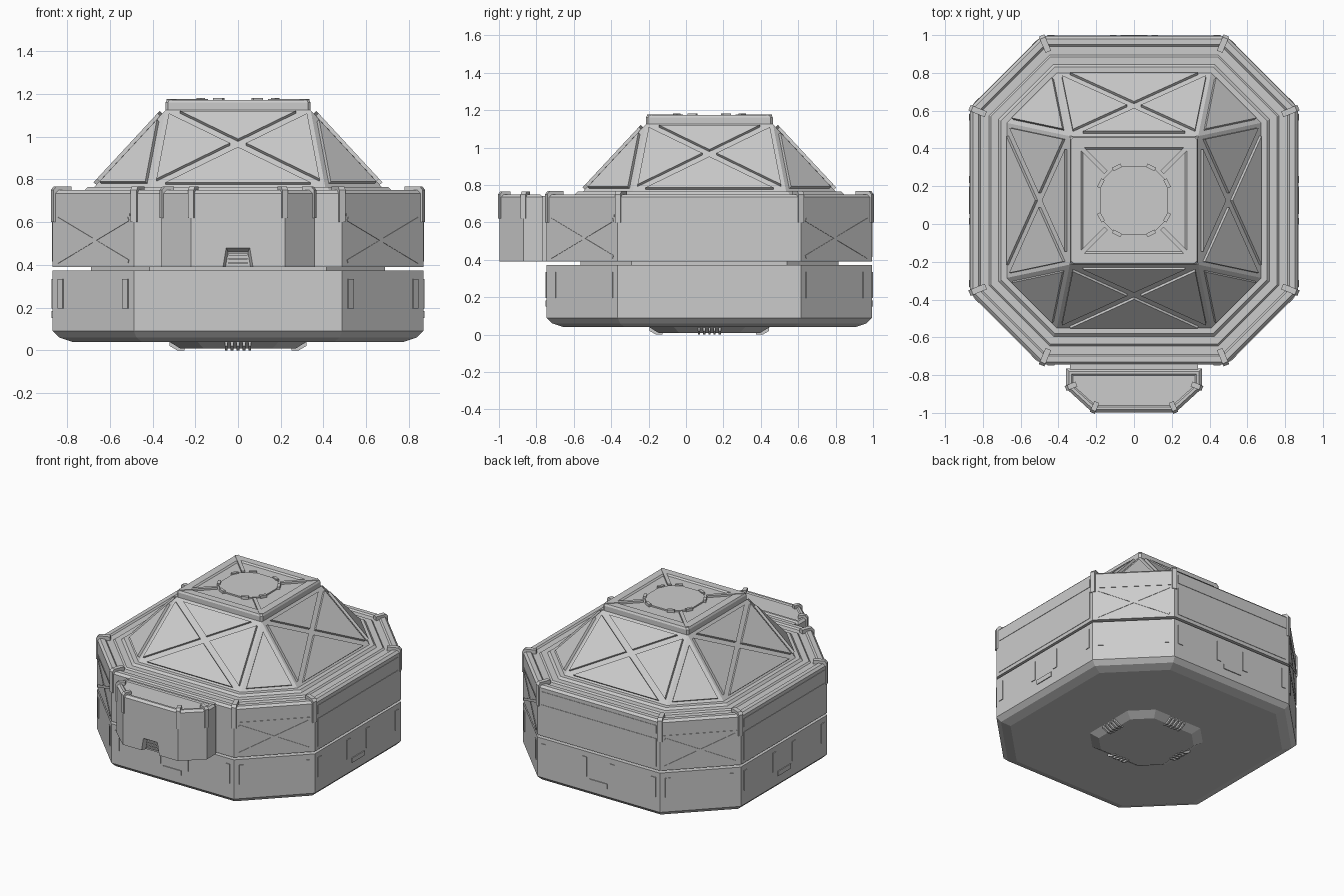
import bpy, bmesh
from math import sqrt
from mathutils import Vector as V

if "Cube" in bpy.data.objects:
    bpy.data.objects.remove(bpy.data.objects["Cube"])

CY = 0.125            # centre of the octagonal hull in y
HX, HY, LEG = 0.868, 0.87, 0.38


def loft(bm, rings):
    """Join rings of equal length into one closed solid."""
    rows = [[bm.verts.new(p) for p in r] for r in rings]
    n = len(rows[0])
    for a, b in zip(rows, rows[1:]):
        for i in range(n):
            j = (i + 1) % n
            bm.faces.new((a[i], a[j], b[j], b[i]))
    bm.faces.new(rows[0][::-1])
    bm.faces.new(rows[-1])


def plate(bm, pts, normal, t, sink=0.004):
    """Flat raised panel on a surface."""
    loft(bm, [[p - normal * sink for p in pts], [p + normal * t for p in pts]])


def finish(bm, name):
    bmesh.ops.recalc_face_normals(bm, faces=bm.faces)
    me = bpy.data.meshes.new(name)
    bm.to_mesh(me)
    bm.free()
    ob = bpy.data.objects.new(name, me)
    bpy.context.collection.objects.link(ob)
    return ob


def octo(hx, hy, leg, z):
    q = [(hx, -hy + leg), (hx, hy - leg), (hx - leg, hy), (-hx + leg, hy),
         (-hx, hy - leg), (-hx, -hy + leg), (-hx + leg, -hy), (hx - leg, -hy)]
    return [V((x, y + CY, z)) for x, y in q]


def hull(inset, z):
    return octo(HX - inset, HY - inset, LEG - inset * (2 - sqrt(2)), z)


def profile(name, prof):
    bm = bmesh.new()
    loft(bm, [hull(i, z) for i, z in prof])
    return finish(bm, name)


# stacked hull: base, recessed seam, upper band with channelled rim
profile("base_hull", [(0.09, 0.04), (0.03, 0.06), (0, 0.09), (0, 0.373)])
profile("seam_core", [(0.18, 0.36), (0.18, 0.40)])
profile("upper_band", [(0, 0.39), (0, 0.735), (0.015, 0.75), (0.045, 0.75), (0.055, 0.74),
                       (0.10, 0.74), (0.11, 0.75), (0.15, 0.75), (0.165, 0.765), (0.2, 0.765)])

# underside foot with grille fins on four sides
bm = bmesh.new()
loft(bm, [octo(0.27, 0.27, 0.11, 0.008), octo(0.33, 0.33, 0.135, 0.045)])
finish(bm, "foot")
bm = bmesh.new()
for d in (V((1, 0, 0)), V((0, 1, 0)), V((-1, 0, 0)), V((0, -1, 0))):
    s = V((-d.y, d.x, 0))
    for k in range(5):
        c = V((0, CY, 0)) + s * (k - 2) * 0.028
        a, b = c + d * 0.25, c + d * 0.32
        prof = [a, a + d * 0.035, b + V((0, 0, 0.02)), b + V((0, 0, 0.045)), a + V((0, 0, 0.045))]
        plate(bm, prof, s, 0.006, 0.006)
finish(bm, "foot_grille")


def side(k):
    """Midpoint, direction, outward normal and length of a hull side."""
    p = hull(0, 0)
    a, b = p[k], p[(k + 1) % 8]
    u = (b - a).normalized()
    return (a + b) / 2, u, V((u.y, -u.x, 0)), (b - a).length


def rect(bm, k, u0, z0, w, h, t):
    m, u, n, _ = side(k)
    plate(bm, [m + u * (u0 + sx * w / 2) + V((0, 0, z0 + sz * h / 2))
               for sx, sz in ((-1, -1), (1, -1), (1, 1), (-1, 1))], n, t)


# slats and handles on base, panels and cross braces on upper band
base, panels, braces = bmesh.new(), bmesh.new(), bmesh.new()
for k in range(8):
    m, u, n, L = side(k)
    if k % 2 == 0:
        for x in (-0.44, -0.11, 0.11, 0.44):
            rect(base, k, x, 0.265, 0.036, 0.14, 0.005)
        rect(base, k, 0, 0.167, 0.145, 0.033, 0.006)
        if k != 6:
            rect(panels, k, 0, 0.515, 0.92, 0.20, 0.003)
            rect(panels, k, 0, 0.68, 0.92, 0.06, 0.003)
    else:
        for x in (-0.215, 0.215):
            rect(base, k, x, 0.265, 0.036, 0.14, 0.005)
        for s in (-1, 1):
            a = m - u * 0.235 + V((0, 0, 0.515 - 0.1 * s))
            b = m + u * 0.235 + V((0, 0, 0.515 + 0.1 * s))
            w = (b - a).normalized().cross(n) * 0.009
            plate(braces, [a - w, b - w, b + w, a + w], n, 0.003)
        rect(braces, k, 0, 0.635, L - 0.05, 0.012, 0.003)
finish(base, "base_slats")
finish(panels, "band_panels")
finish(braces, "band_braces")

# clips wrapped over every corner of the rim
bm = bmesh.new()
pts = hull(0, 0)
inner = hull(0.1, 0)
for i in range(8):
    d = (pts[i] - inner[i]).normalized()
    s = V((-d.y, d.x, 0))
    p = pts[i]
    prof = [p + d * 0.003 + V((0, 0, 0.60)), p + d * 0.003 + V((0, 0, 0.75)),
            p - d * 0.012 + V((0, 0, 0.768)), p - d * 0.09 + V((0, 0, 0.768)),
            p - d * 0.09 + V((0, 0, 0.735)), p - d * 0.03 + V((0, 0, 0.735)),
            p - d * 0.03 + V((0, 0, 0.60))]
    plate(bm, prof, s, 0.016, 0.016)
finish(bm, "rim_clips")

# roof: octagon base rising to a square top
B = hull(0.19, 0.76)
T = [V((sx * 0.34, CY + sy * 0.34, 1.125)) for sx, sy in ((1, -1), (1, 1), (-1, 1), (-1, -1))]
bm = bmesh.new()
bv, tv = [bm.verts.new(p) for p in B], [bm.verts.new(p) for p in T]
for i in range(4):
    j = (i + 1) % 4
    bm.faces.new((bv[2 * i], bv[2 * i + 1], tv[j], tv[i]))
    bm.faces.new((bv[2 * i + 1], bv[(2 * i + 2) % 8], tv[j]))
bm.faces.new(tv)
bm.faces.new(bv[::-1])
finish(bm, "roof")


def tri_panel(bm, tri, gap, t=0.017):
    a, b, c = tri
    la, lb, lc = (b - c).length, (c - a).length, (a - b).length
    cen = (a * la + b * lb + c * lc) / (la + lb + lc)
    cr = (b - a).cross(c - a)
    r = cr.length / (la + lb + lc)
    f = 1 - gap / r
    n = cr.normalized()
    if n.z < 0:
        n = -n
    plate(bm, [cen + (p - cen) * f for p in tri], n, t)


# raised triangular roof panels, leaving an X-shaped gap on each slope
bm = bmesh.new()
for i in range(4):
    j = (i + 1) % 4
    q = [B[2 * i], B[2 * i + 1], T[j], T[i]]
    wb, wt = (q[1] - q[0]).length, (q[2] - q[3]).length
    x = q[0].lerp(q[2], wb / (wb + wt))
    for e in range(4):
        tri_panel(bm, (q[e], q[(e + 1) % 4], x), 0.021)
    tri_panel(bm, (B[2 * i + 1], B[(2 * i + 2) % 8], T[j]), 0.026)
finish(bm, "roof_panels")

# roof cap with shallow sunken top, hatch and hatch clips
bm = bmesh.new()
loft(bm, [octo(h, h, 0.012, z) for h, z in ((0.333, 1.115), (0.34, 1.125), (0.34, 1.16), (0.333, 1.173),
                                            (0.28, 1.173), (0.27, 1.163), (0.2, 1.163))])
finish(bm, "roof_cap")
bm = bmesh.new()
loft(bm, [octo(0.18, 0.18, 0.085, 1.15), octo(0.18, 0.18, 0.085, 1.173)])
finish(bm, "hatch")
bm = bmesh.new()
for p in octo(0.175, 0.175, 0.085, 1.17):
    d = (p - V((0, CY, 1.17))).normalized()
    s = V((-d.y, d.x, 0))
    plate(bm, [p + s * a + d * b for a, b in ((-0.025, -0.01), (0.025, -0.01), (0.025, 0.01), (-0.025, 0.01))],
          V((0, 0, 1)), 0.012, 0.015)
for sx in (-1, 1):
    for sy in (-1, 1):
        d = V((sx, sy, 0)).normalized()
        s = V((-d.y, d.x, 0))
        c = V((0, CY, 1.165))
        plate(bm, [c + d * r + s * w for r, w in ((0.21, -0.012), (0.46, -0.012), (0.46, 0.012), (0.21, 0.012))],
              V((0, 0, 1)), 0.012, 0.01)
finish(bm, "hatch_clips")


# porch block on the front, with a neck joining it to the hull
def porch(i, z):
    w, c = 0.36 - i, 0.22 - i * 0.41
    return [V(p) for p in ((-w, -0.765 - i, z), (-w, -0.87 + i * 0.41, z), (-c, -0.998 + i, z),
                           (c, -0.998 + i, z), (w, -0.87 + i * 0.41, z), (w, -0.765 - i, z))]


bm = bmesh.new()
loft(bm, [porch(i, z) for i, z in ((0, 0.39), (0, 0.735), (0.015, 0.75), (0.03, 0.75), (0.038, 0.743), (0.06, 0.743))])
body = finish(bm, "porch")
bm = bmesh.new()
loft(bm, [[V((x, y, z)) for x, y in ((-0.34, -0.78), (0.34, -0.78), (0.34, -0.7), (-0.34, -0.7))] for z in (0.39, 0.74)])
finish(bm, "porch_neck")

# sunken vent in the porch
bm = bmesh.new()
loft(bm, [[V((-w, y, 0.37)), V((w, y, 0.37)), V((w * 0.75, y, h)), V((-w * 0.75, y, h))]
          for w, y, h in ((0.078, -1.01, 0.487), (0.062, -0.965, 0.46))])
cut = finish(bm, "vent_cutter")
cut.hide_render = True
cut.hide_viewport = True
mod = body.modifiers.new("vent", 'BOOLEAN')
mod.object = cut
mod.solver = 'EXACT'
bm = bmesh.new()
for z in (0.405, 0.425, 0.445):
    plate(bm, [V((x, -0.965, z + h)) for x, h in ((-0.045, 0), (0.045, 0), (0.045, 0.008), (-0.045, 0.008))],
          V((0, -1, 0)), 0.012)
finish(bm, "vent_slats")

# clips on the porch corners
bm = bmesh.new()
for p, c in zip(porch(0, 0)[1:5], porch(0.05, 0)[1:5]):
    d = (p - c).normalized()
    s = V((-d.y, d.x, 0))
    prof = [p + d * r + V((0, 0, z)) for r, z in ((0.002, 0.62), (0.002, 0.75), (-0.012, 0.766), (-0.06, 0.766),
                                                 (-0.06, 0.735), (-0.025, 0.735), (-0.025, 0.62))]
    plate(bm, prof, s, 0.014, 0.014)
finish(bm, "porch_clips")
